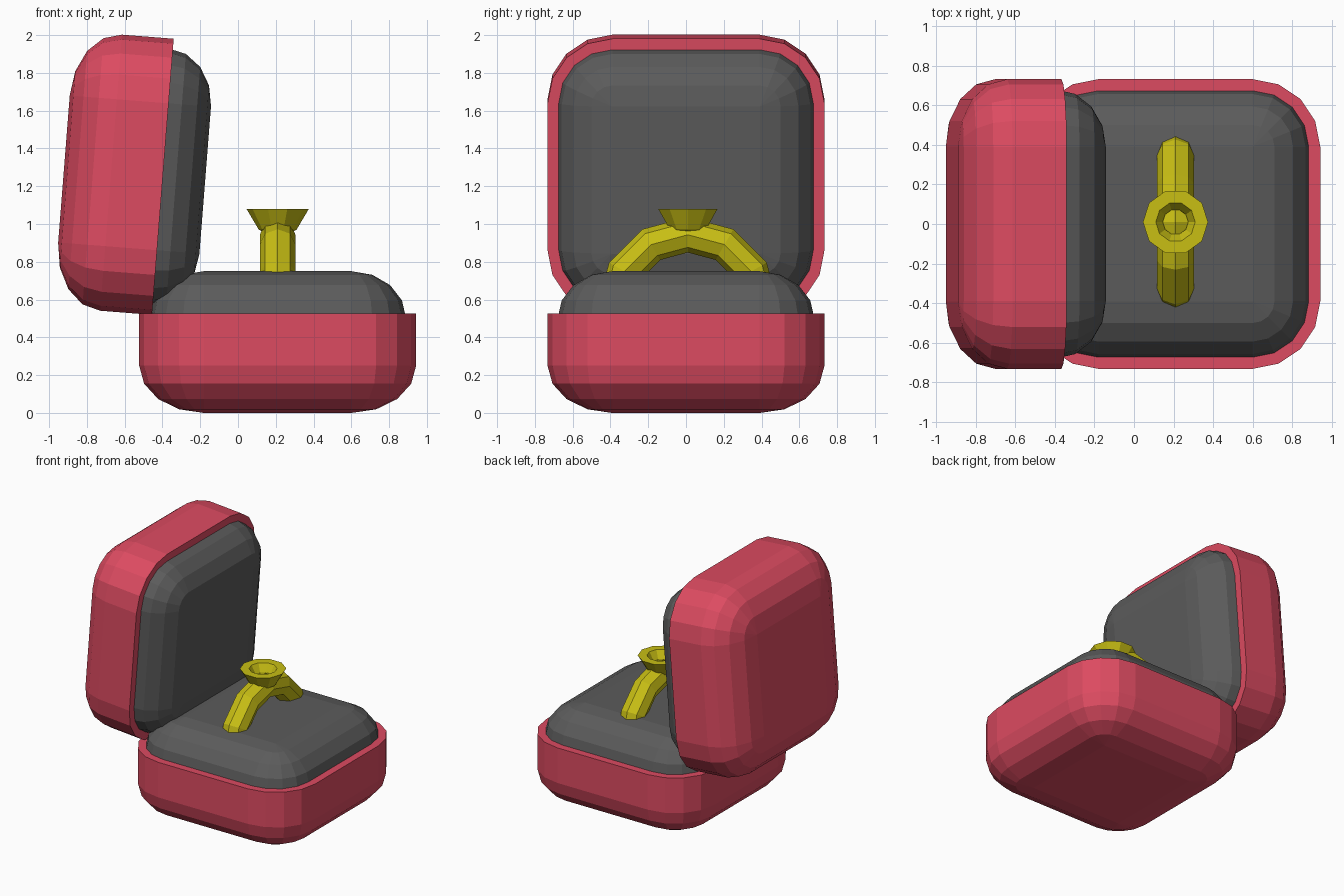
import bpy, bmesh
from math import pi, sin, cos, radians
from mathutils import Matrix

if "Cube" in bpy.data.objects:
    bpy.data.objects.remove(bpy.data.objects["Cube"])


def material(name, rgb):
    mat = bpy.data.materials.new(name)
    mat.use_nodes = True
    mat.diffuse_color = (*rgb, 1)
    mat.node_tree.nodes["Principled BSDF"].inputs["Base Color"].default_value = (*rgb, 1)
    return mat


red = material("red velvet", (0.72, 0.07, 0.12))
grey = material("grey cushion", (0.105, 0.105, 0.105))
gold = material("gold", (0.58, 0.52, 0.007))

FLAT = 0.39   # half width of the flat middle of each side
STEPS = 4     # segments per rounded corner
CX = 0.21     # middle of the lower box


def loft(name, rings, mat, matrix, cap=True, loop=False):
    """Skin a list of closed point rings, as flat faces."""
    bm = bmesh.new()
    rows = [[bm.verts.new(p) for p in ring] for ring in rings]
    pairs = list(zip(rows, rows[1:])) + ([(rows[-1], rows[0])] if loop else [])
    for a, b in pairs:
        for i in range(len(a)):
            j = (i + 1) % len(a)
            bm.faces.new((a[i], a[j], b[j], b[i]))
    if cap:
        bm.faces.new(rows[0])
        bm.faces.new(rows[-1])
    bmesh.ops.recalc_face_normals(bm, faces=bm.faces)
    mesh = bpy.data.meshes.new(name)
    bm.to_mesh(mesh)
    bm.free()
    mesh.materials.append(mat)
    obj = bpy.data.objects.new(name, mesh)
    obj.matrix_world = matrix
    bpy.context.collection.objects.link(obj)
    return obj


def rounded_square(radius, z):
    points = []
    for k, (sx, sy) in enumerate(((1, 1), (-1, 1), (-1, -1), (1, -1))):
        for i in range(STEPS + 1):
            a = (k + i / STEPS) * pi / 2
            points.append((sx * FLAT + radius * cos(a), sy * FLAT + radius * sin(a), z))
    return points


def pillow(name, radius, z_open, z_bend, z_end, mat, matrix):
    """Rounded square tray: straight wall, then an elliptical roll to a flat end."""
    rings = [rounded_square(radius, z_open)]
    for i in range(STEPS + 1):
        a = i / STEPS * pi / 2
        r = max(radius * cos(a), 0.002)
        rings.append(rounded_square(r, z_bend + (z_end - z_bend) * sin(a)))
    return loft(name, rings, mat, matrix)


# Two matching halves: the base, and the lid tipped open
base_place = Matrix.Translation((CX, 0, 0))
lid_place = (Matrix.Translation((-0.398, 0, 1.25)) @ Matrix.Rotation(radians(94.5), 4, "Y")
             @ Matrix.Translation((0, 0, -0.525)))
for half, place in (("base", base_place), ("lid", lid_place)):
    pillow(half + "_shell", 0.343, 0.525, 0.25, 0, red, place)
    pillow(half + "_cushion", 0.29, 0.4, 0.5, 0.75, grey, place)

# Ring band, standing upright and half sunk in the cushion
band = []
for i in range(12):
    a = i * pi / 6
    ring = []
    for j in range(8):
        b = j * pi / 4
        r = 0.388 + 0.094 * cos(b)
        ring.append((0.094 * sin(b), r * sin(a), r * cos(a)))
    band.append(ring)
loft("ring_band", band, gold, Matrix.Translation((CX, 0.01, 0.555)), cap=False, loop=True)

# Flared hollow setting on top of the band
profile = [(0.06, 0.95), (0.1, 0.97), (0.165, 1.08), (0.1, 1.08), (0.065, 1.02)]
setting = [[(r * cos(i * pi / 5), r * sin(i * pi / 5), z) for i in range(10)] for r, z in profile]
loft("ring_setting", setting, gold, Matrix.Translation((CX, 0.01, 0)), cap=False, loop=True)
